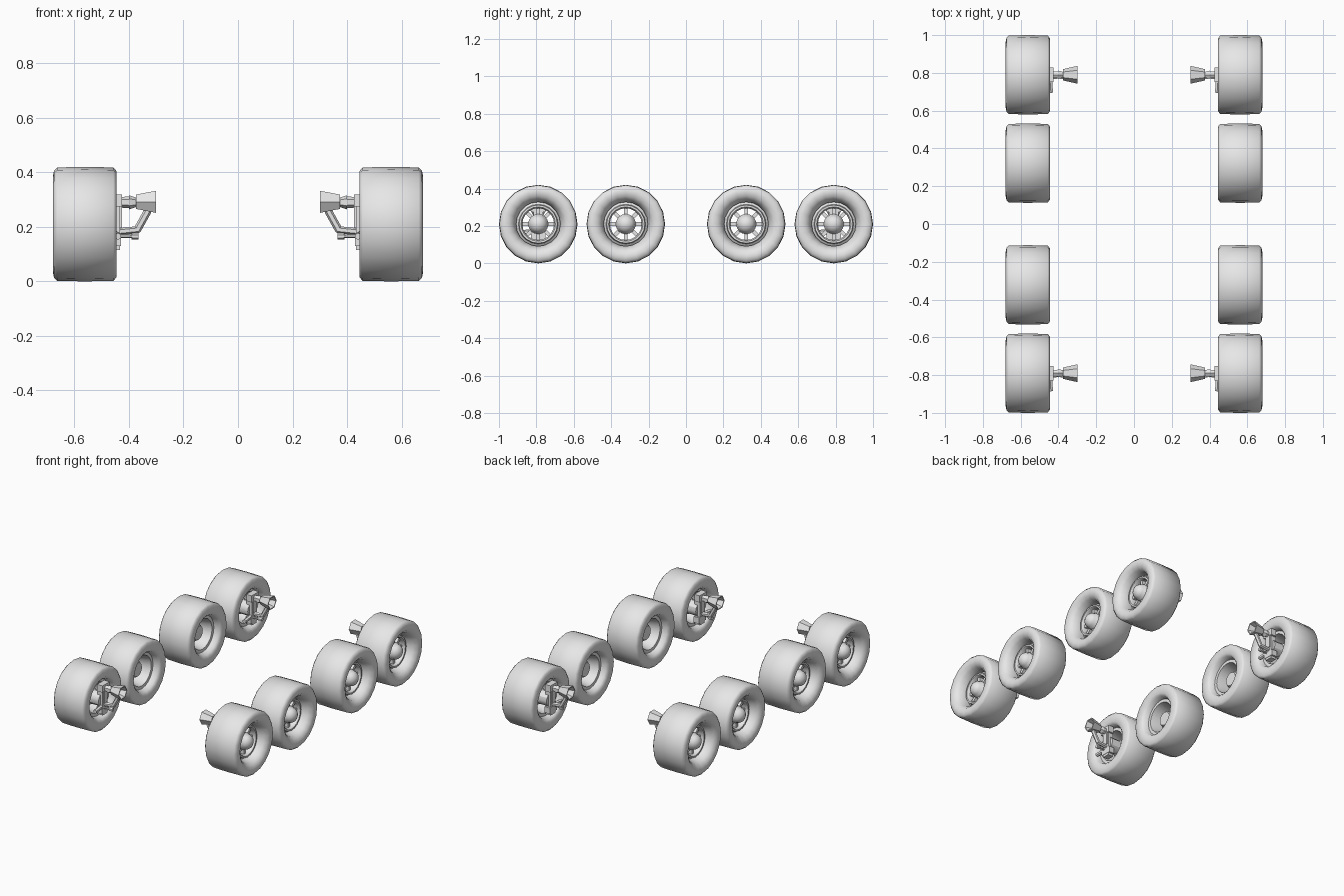
import bpy, bmesh
from math import sin, cos, pi, radians
from mathutils import Vector, Matrix

cube = bpy.data.objects.get("Cube")
if cube:
    bpy.data.objects.remove(cube, do_unlink=True)

grey = bpy.data.materials.new("plain grey")
grey.use_nodes = True
grey.diffuse_color = (0.8, 0.8, 0.8, 1)
grey.node_tree.nodes["Principled BSDF"].inputs["Base Color"].default_value = (0.8, 0.8, 0.8, 1)

AXLE_Z = 0.21
WHEEL_X = 0.563


def finish(name, bm, side, origin, angle=40):
    """Mirror to the given side, place, shade and link."""
    bm.transform(Matrix.Diagonal((side, 1, 1, 1)))
    bmesh.ops.recalc_face_normals(bm, faces=bm.faces)
    me = bpy.data.meshes.new(name)
    bm.to_mesh(me)
    bm.free()
    me.materials.append(grey)
    me.shade_smooth()
    me.set_sharp_from_angle(angle=radians(angle))
    ob = bpy.data.objects.new(name, me)
    ob.location = (origin[0] * side, origin[1], origin[2])
    bpy.context.collection.objects.link(ob)


def revolve(bm, profile, segs, closed=True, centre=(0, 0, 0)):
    """Spin (x, radius) points around an axis along x."""
    c = Vector(centre)
    rings = []
    for x, r in profile:
        if r == 0:
            rings.append([bm.verts.new(c + Vector((x, 0, 0)))] * segs)
        else:
            rings.append([bm.verts.new(c + Vector((x, r * cos(2 * pi * i / segs),
                                                   r * sin(2 * pi * i / segs))))
                          for i in range(segs)])
    pairs = list(zip(rings, rings[1:]))
    if closed:
        pairs.append((rings[-1], rings[0]))
    for a, b in pairs:
        for i in range(segs):
            j = (i + 1) % segs
            quad = list(dict.fromkeys((a[i], a[j], b[j], b[i])))
            if len(quad) > 2:
                bm.faces.new(quad)


def bar(bm, p, q, r1, r2=None, segs=6):
    """Tapered rod between two points."""
    p, q = Vector(p), Vector(q)
    d = q - p
    m = Matrix.Translation((p + q) / 2) @ d.to_track_quat('Z', 'Y').to_matrix().to_4x4()
    bmesh.ops.create_cone(bm, cap_ends=True, segments=segs, radius1=r1,
                          radius2=r2 or r1, depth=d.length, matrix=m)


def box(bm, centre, size, rot=Matrix.Identity(4)):
    m = rot @ Matrix.Translation(centre) @ Matrix.Diagonal((*size, 1))
    bmesh.ops.create_cube(bm, size=1, matrix=m)


TYRE = [(-0.07, 0.118), (-0.105, 0.13), (-0.117, 0.145), (-0.117, 0.195),
        (-0.106, 0.208), (0, 0.21), (0.1, 0.208), (0.112, 0.196),
        (0.116, 0.175), (0.11, 0.15), (0.09, 0.13), (0.05, 0.118)]
RIM = [(-0.08, 0.12), (-0.08, 0.106), (0.03, 0.102), (0.055, 0.105),
       (0.06, 0.098), (0.055, 0.086), (0.015, 0.083), (0.0, 0.09),
       (-0.065, 0.1), (-0.07, 0.12)]
# The rim barrel is a thin shell joined to the tyre bore
RIM = [(-0.075, 0.12), (-0.075, 0.1), (0.0, 0.085), (0.05, 0.085),
       (0.06, 0.092), (0.06, 0.102), (0.04, 0.106), (0.03, 0.12)]
HUB = [(-0.045, 0), (-0.045, 0.045), (-0.035, 0.052), (0.045, 0.054)]
HUB += [(0.05 + 0.045 * sin(a), 0.05 * cos(a)) for a in (0, 0.4, 0.8, 1.2)] + [(0.095, 0)]


def wheel(label, side, y):
    at = (WHEEL_X, y, AXLE_Z)
    bm = bmesh.new()
    revolve(bm, TYRE, 20)
    finish(label + "_tyre", bm, side, at, 60)
    bm = bmesh.new()
    revolve(bm, RIM, 20)
    finish(label + "_rim", bm, side, at)
    bm = bmesh.new()
    revolve(bm, HUB, 16, closed=False)
    finish(label + "_hub", bm, side, at)
    # Eight spokes
    bm = bmesh.new()
    for i in range(8):
        box(bm, (0.025, 0, 0.069), (0.03, 0.02, 0.046), Matrix.Rotation(i * pi / 4, 4, 'X'))
    finish(label + "_spokes", bm, side, at)


def steering(label, side, y):
    # Hollow six-sided axle cup
    bm = bmesh.new()
    revolve(bm, [(0.375, 0), (0.375, 0.03), (0.3, 0.047), (0.3, 0.04), (0.345, 0.025), (0.345, 0)],
            6, closed=False)
    finish(label + "_axle_cup", bm, side, (0, y, 0.292), 20)
    # Upper link from the cup to the knuckle
    bm = bmesh.new()
    bar(bm, (0.37, 0, 0.29), (0.4, 0, 0.29), 0.016, 0.026)
    bar(bm, (0.395, 0, 0.29), (0.45, 0, 0.29), 0.022, 0.018)
    finish(label + "_upper_link", bm, side, (0, y, 0), 20)
    # Lower arm bending down and out
    bm = bmesh.new()
    bar(bm, (0.33, 0, 0.26), (0.37, 0, 0.188), 0.014)
    bar(bm, (0.362, 0, 0.19), (0.44, 0, 0.182), 0.013)
    finish(label + "_lower_arm", bm, side, (0, y, 0), 20)
    # Upright knuckle with clamps, reaching the hub
    bm = bmesh.new()
    box(bm, (0.445, 0, 0.297), (0.04, 0.075, 0.045))
    box(bm, (0.452, 0, 0.215), (0.04, 0.05, 0.2))
    box(bm, (0.432, 0, 0.235), (0.014, 0.036, 0.08))
    box(bm, (0.45, 0, 0.15), (0.04, 0.075, 0.04))
    bar(bm, (0.45, 0, AXLE_Z), (0.53, 0, AXLE_Z), 0.045, segs=12)
    finish(label + "_knuckle", bm, side, (0, y, 0), 30)
    # Tie rod and its arm on the front side of the knuckle
    bm = bmesh.new()
    bar(bm, (0.445, -0.02, 0.17), (0.44, -0.095, 0.165), 0.013)
    bar(bm, (0.365, -0.01, 0.165), (0.45, -0.02, 0.167), 0.007)
    bar(bm, (0.365, -0.01, 0.165), (0.39, -0.012, 0.165), 0.012)
    finish(label + "_tie_rod", bm, side, (0, y, 0), 30)


ROWS = {"front": -0.79, "front_middle": -0.322, "rear_middle": 0.322, "rear": 0.79}
for side, side_name in ((1, "left"), (-1, "right")):
    for row, y in ROWS.items():
        label = row + "_" + side_name
        wheel(label, side, y)
        if "middle" not in row:
            steering(label, side, y)
